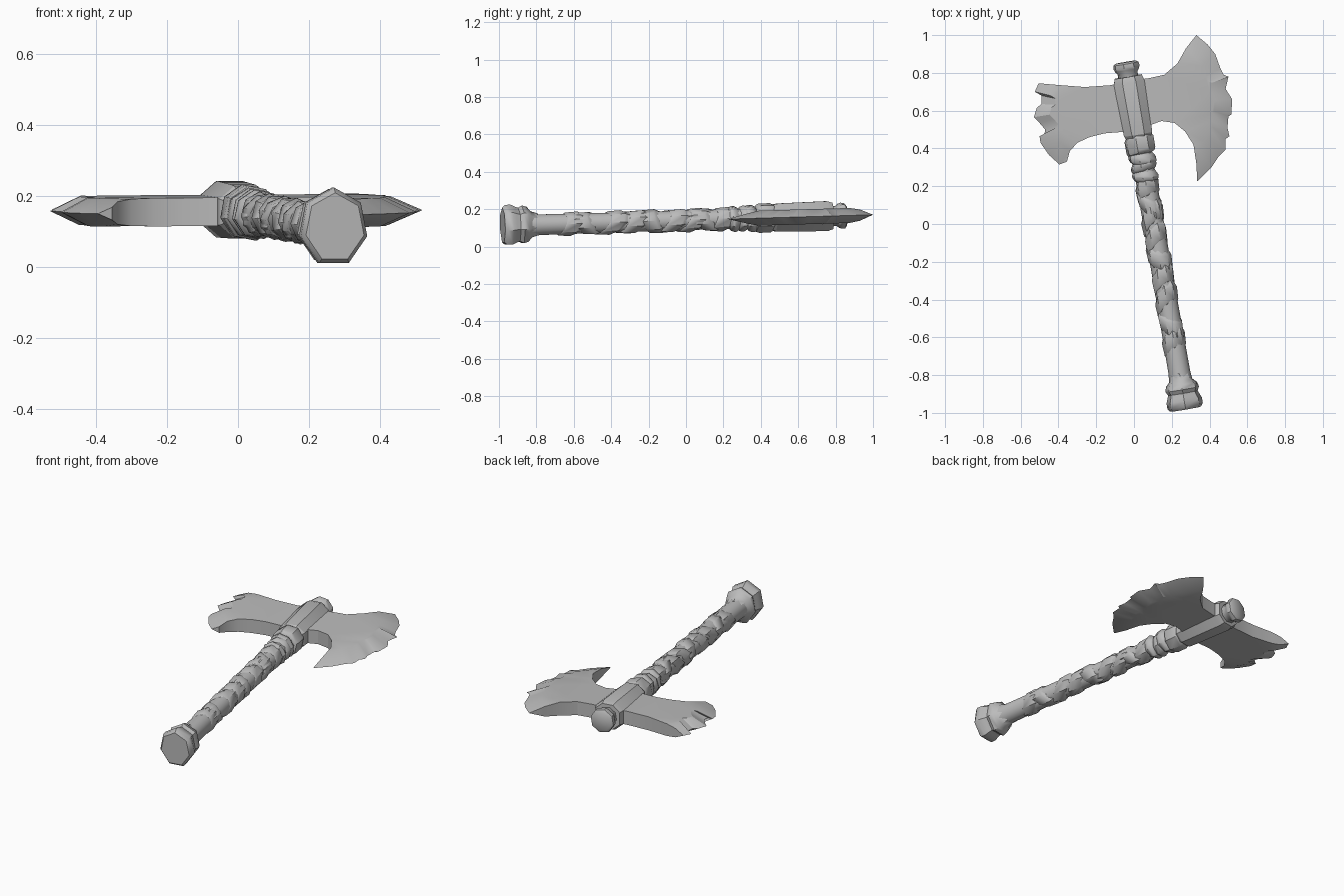
import bpy, bmesh, math
from mathutils import Vector

if "Cube" in bpy.data.objects:
    bpy.data.objects.remove(bpy.data.objects["Cube"])

steel = bpy.data.materials.new("plain grey")
steel.diffuse_color = (0.5, 0.5, 0.5, 1)
steel.use_nodes = True
steel.node_tree.nodes["Principled BSDF"].inputs["Base Color"].default_value = steel.diffuse_color

# slanted axis of the shaft and the two directions across it
D = Vector((-0.173, 1, 0.03)).normalized()
U = Vector((1, 0.173, 0)).normalized()
W = U.cross(D)


def height(y):
    return 0.14 + 0.03 * y


def centre(y):
    return Vector((0.104 - 0.173 * y, y, height(y)))


def finish(name, bm, angle=35):
    bmesh.ops.recalc_face_normals(bm, faces=bm.faces[:])
    me = bpy.data.meshes.new(name)
    bm.to_mesh(me)
    bm.free()
    me.materials.append(steel)
    ob = bpy.data.objects.new(name, me)
    bpy.context.collection.objects.link(ob)
    bpy.ops.object.select_all(action='DESELECT')
    ob.select_set(True)
    bpy.context.view_layer.objects.active = ob
    bpy.ops.object.shade_smooth_by_angle(angle=math.radians(angle))
    return ob


def loft(name, sections, angle=35):
    """sections: list of rings of points, capped at both ends"""
    bm = bmesh.new()
    rings = [[bm.verts.new(p) for p in s] for s in sections]
    n = len(rings[0])
    for a, b in zip(rings, rings[1:]):
        for i in range(n):
            j = (i + 1) % n
            bm.faces.new((a[i], a[j], b[j], b[i]))
    bm.faces.new(rings[0])
    bm.faces.new(rings[-1])
    return finish(name, bm, angle)


def tube(name, profile, sides=8, tilt=0, phase=0.0, su=1.0, angle=40):
    secs = []
    for y, r in profile:
        ring = []
        for i in range(sides):
            a = 2 * math.pi * i / sides + phase
            ring.append(centre(y) + U * (r * su * math.cos(a)) + W * (r * math.sin(a))
                        + D * (tilt * math.cos(a - 0.7)))
        secs.append(ring)
    return loft(name, secs, angle)


# shaft
tube("shaft", [(-0.86, 0.064), (-0.78, 0.058), (-0.3, 0.055), (0.2, 0.055), (0.5, 0.057)], 10)

# leather straps wound diagonally round the shaft
straps = [(-0.62, 0.03), (-0.52, -0.04), (-0.40, 0.05), (-0.29, 0.04), (-0.17, -0.03),
          (-0.08, 0.05), (0.03, 0.05), (0.12, -0.05), (0.19, 0.03)]
for k, (y, t) in enumerate(straps):
    tube(f"strap_{k + 1}", [(y - 0.055, 0.053), (y - 0.045, 0.061), (y + 0.02, 0.065),
                            (y + 0.03, 0.061), (y + 0.05, 0.052)], 8, t, 0.4 * k)

# thick binding below the head
for k, (a, b, r, t) in enumerate([(0.375, 0.465, 0.080, 0.008), (0.325, 0.375, 0.074, -0.014),
                                  (0.285, 0.325, 0.071, 0.012), (0.235, 0.275, 0.071, -0.008)]):
    tube(f"binding_{k + 1}", [(a - 0.01, 0.055), (a, r - 0.006), (a + 0.015, r),
                              (b - 0.015, r), (b, r - 0.008), (b + 0.012, 0.055)], 8, t, 0.2)

# pommel
tube("pommel", [(-0.79, 0.06), (-0.83, 0.074), (-0.85, 0.098), (-0.875, 0.106), (-0.895, 0.094),
                (-0.915, 0.102), (-0.935, 0.112), (-0.965, 0.112), (-0.980, 0.098)],
     7, 0, math.pi / 2, 0.87)

# top knob
tube("top_knob", [(0.74, 0.058), (0.80, 0.054), (0.815, 0.066), (0.83, 0.071),
                  (0.848, 0.069), (0.857, 0.055)], 8, 0, 0.2)

# faceted socket that holds the blades
shape = [(-0.036, 0.08), (0.036, 0.08), (0.082, 0.04), (0.082, -0.04),
         (0.036, -0.08), (-0.036, -0.08), (-0.082, -0.04), (-0.082, 0.04)]
loft("socket", [[centre(y) + U * (u * s) + W * (w * s) for u, w in shape]
                for y, s in [(0.455, 0.78), (0.475, 0.92), (0.52, 0.95), (0.75, 1.0), (0.78, 0.88)]], 25)


def blade(name, upper, edge, lower, mid, f):
    """upper and lower: (x, y, half thickness) curves. edge: sharp line from tip to tip."""
    bm = bmesh.new()

    def vert(x, y, h):
        return bm.verts.new((x, y, height(y) + h))

    mids = [vert(x, y, 0) for x, y in edge]
    inner = [(x + (mid[0] - x) * f, y + (mid[1] - y) * f) for x, y in edge[1:-1]]
    sides = []
    for s in (1, -1):
        up = [vert(x, y, s * h) for x, y, h in upper]
        lo = [vert(x, y, s * h) for x, y, h in lower]
        inn = [vert(x, y, s * 0.04) for x, y in inner]
        face = bm.faces.new(up + [mids[0]] + inn + [mids[-1]] + lo)
        line = [mids[0]] + inn + [mids[-1]]
        # ground bevel down to the sharp edge
        for i in range(len(line) - 1):
            quad = []
            for v in (line[i], line[i + 1], mids[i + 1], mids[i]):
                if v not in quad:
                    quad.append(v)
            bm.faces.new(quad)
        bmesh.ops.triangulate(bm, faces=[face])
        sides.append((up, lo))
    (u1, l1), (u2, l2) = sides
    # walls along the back curves
    for a, b in ((u1, u2), (l1, l2)):
        for i in range(len(a) - 1):
            bm.faces.new((a[i], a[i + 1], b[i + 1], b[i]))
    bm.faces.new((u1[-1], mids[0], u2[-1]))
    bm.faces.new((l1[0], mids[-1], l2[0]))
    bm.faces.new((u1[0], u2[0], l2[-1], l1[-1]))
    return finish(name, bm, 28)


# large crescent blade
T = 0.04
blade("crescent_blade",
      [(0.0, 0.765, T), (0.07, 0.77, T), (0.16, 0.79, T), (0.23, 0.85, T), (0.275, 0.93, 0.03)],
      [(0.33, 1.0), (0.39, 0.95), (0.43, 0.90), (0.457, 0.825), (0.475, 0.79), (0.50, 0.78),
       (0.485, 0.715), (0.52, 0.66), (0.515, 0.58), (0.50, 0.57), (0.495, 0.51), (0.505, 0.465),
       (0.485, 0.45), (0.485, 0.395), (0.45, 0.36), (0.41, 0.30), (0.335, 0.225)],
      [(0.33, 0.32, 0.025), (0.315, 0.42, 0.036), (0.27, 0.49, T), (0.215, 0.535, T),
       (0.145, 0.545, T), (0.09, 0.525, T), (0.02, 0.50, T)],
      (0.15, 0.65), 0.25)

# smaller bearded blade
blade("bearded_blade",
      [(0.0, 0.765, T), (-0.07, 0.75, T), (-0.12, 0.735, T), (-0.26, 0.725, T),
       (-0.39, 0.735, 0.036), (-0.45, 0.74, 0.026)],
      [(-0.505, 0.745), (-0.525, 0.70), (-0.49, 0.68), (-0.49, 0.635), (-0.515, 0.615),
       (-0.53, 0.565), (-0.50, 0.535), (-0.47, 0.50), (-0.475, 0.47), (-0.50, 0.465),
       (-0.495, 0.43), (-0.45, 0.365), (-0.395, 0.315)],
      [(-0.355, 0.33, 0.018), (-0.34, 0.385, 0.032), (-0.30, 0.43, 0.038), (-0.235, 0.46, T),
       (-0.155, 0.48, T), (-0.065, 0.487, T), (0.02, 0.49, T)],
      (-0.2, 0.62), 0.25)
